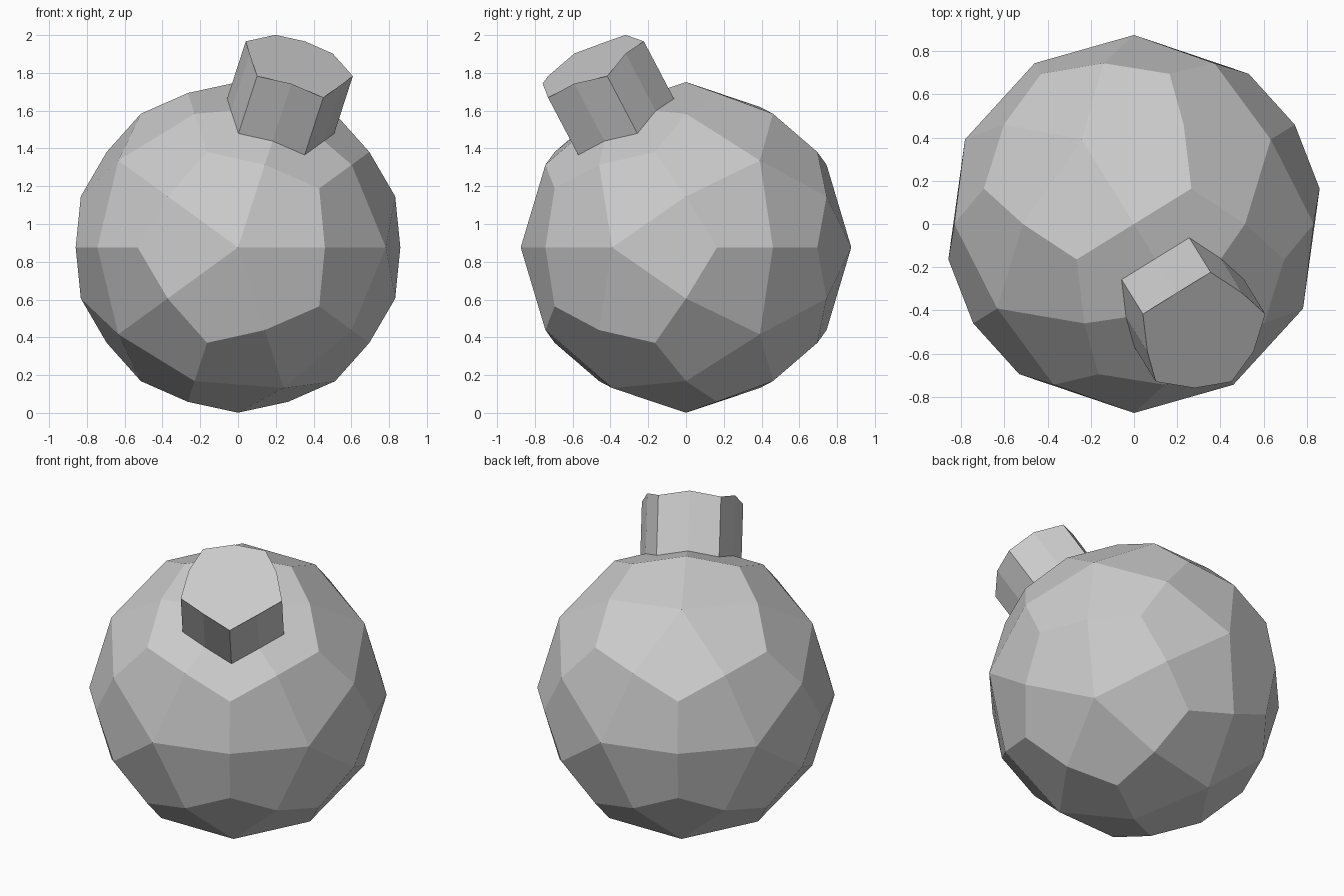
import bpy, bmesh
from math import radians, sin, cos
from mathutils import Vector, Matrix

if "Cube" in bpy.data.objects:
    bpy.data.objects.remove(bpy.data.objects["Cube"])

R = 0.875
CENTER = Vector((0, 0, 0.876))


def make_object(name, bm):
    bmesh.ops.recalc_face_normals(bm, faces=bm.faces)
    mesh = bpy.data.meshes.new(name)
    bm.to_mesh(mesh)
    bm.free()
    obj = bpy.data.objects.new(name, mesh)
    bpy.context.collection.objects.link(obj)
    return obj


# Round body: each icosahedron triangle split into three kites on the sphere
ico = bmesh.new()
bmesh.ops.create_icosphere(ico, subdivisions=1, radius=1,
                           matrix=Matrix.Rotation(radians(90), 4, 'X'))
body = bmesh.new()
for face in ico.faces:
    a = [v.co for v in face.verts]
    mid = sum(a, Vector())
    for i in range(3):
        pts = (a[i], a[i] + a[(i + 1) % 3], mid, a[i] + a[i - 1])
        body.faces.new([body.verts.new(CENTER + p.normalized() * R) for p in pts])
ico.free()
bmesh.ops.remove_doubles(body, verts=body.verts, dist=0.001)
make_object("round_body", body)

# Neck: ten-sided plug, a shrunken copy of the kite ring pushed outward
polar, turn = radians(63.435), radians(72)
axis = Vector((sin(polar) * cos(turn), -cos(polar), sin(polar) * sin(turn)))
pole = Vector((0, -1, 0))
u = (pole - axis * pole.dot(axis)).normalized()
w = axis.cross(u)
SHRINK, HEIGHT, SINK = 0.59, 0.357, 0.03


def ring(bm, lift):
    out = []
    for k in range(10):
        ang = radians(36 * k)
        tilt = radians(37.377 if k % 2 else 31.717)
        r = R * sin(tilt) * SHRINK
        h = R * (1 - SHRINK * (1 - cos(tilt))) + lift
        out.append(bm.verts.new(CENTER + axis * h + (u * cos(ang) + w * sin(ang)) * r))
    return out


neck = bmesh.new()
low, top = ring(neck, -SINK), ring(neck, HEIGHT)
for k in range(10):
    n = (k + 1) % 10
    neck.faces.new((low[k], low[n], top[n], top[k]))
neck.faces.new(top)
neck.faces.new(low[::-1])
make_object("neck", neck)
